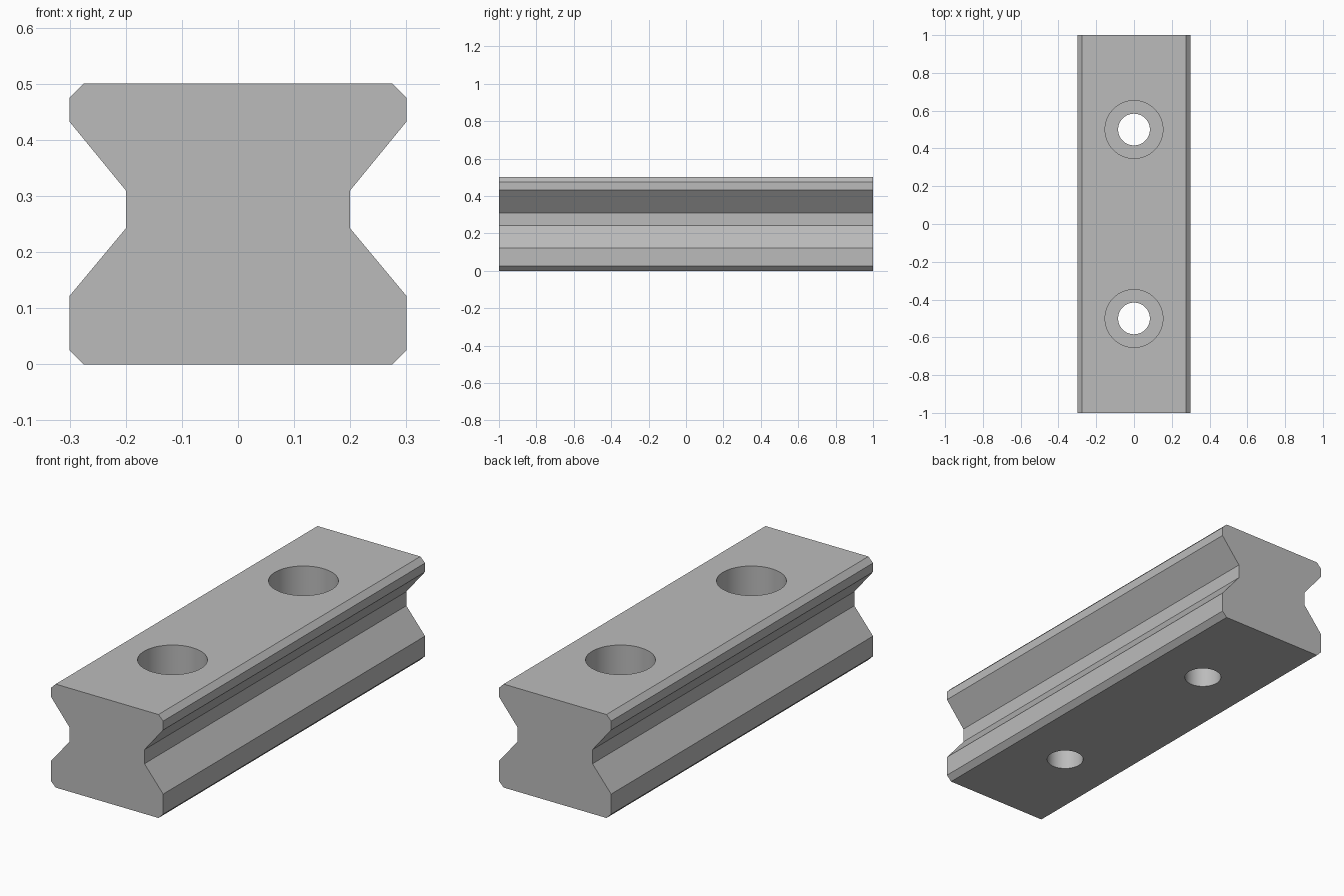
import bpy, bmesh, math

cube = bpy.data.objects.get("Cube")
if cube:
    bpy.data.objects.remove(cube, do_unlink=True)

LENGTH = 2.0
HEIGHT = 0.5
HOLE_Y = 0.5
BORE_DEPTH = 0.22

steel = bpy.data.materials.new("grey steel")
steel.use_nodes = True
GREY = (0.5, 0.5, 0.5, 1)
steel.diffuse_color = GREY
steel.node_tree.nodes["Principled BSDF"].inputs["Base Color"].default_value = GREY


def make_object(name, bm):
    bmesh.ops.recalc_face_normals(bm, faces=bm.faces[:])
    mesh = bpy.data.meshes.new(name)
    bm.to_mesh(mesh)
    bm.free()
    mesh.materials.append(steel)
    obj = bpy.data.objects.new(name, mesh)
    bpy.context.collection.objects.link(obj)
    return obj


# Rail: half profile with chamfers and a V groove, mirrored and extruded
half = [(0.275, 0), (0.3, 0.025), (0.3, 0.122), (0.2, 0.242),
        (0.2, 0.31), (0.3, 0.432), (0.3, 0.475), (0.275, HEIGHT)]
profile = half + [(-x, z) for x, z in reversed(half)]
bm = bmesh.new()
face = bm.faces.new([bm.verts.new((x, -LENGTH / 2, z)) for x, z in profile])
side = bmesh.ops.extrude_face_region(bm, geom=[face])
moved = [v for v in side["geom"] if isinstance(v, bmesh.types.BMVert)]
bmesh.ops.translate(bm, verts=moved, vec=(0, LENGTH, 0))
rail = make_object("guide_rail", bm)


# Stepped cutter: a narrow through hole under a wide counterbore
def bolt_cutter(name, y, segments=64):
    floor = HEIGHT - BORE_DEPTH
    bm = bmesh.new()
    rings = []
    for r, z in [(0.084, -0.1), (0.084, floor), (0.153, floor), (0.153, HEIGHT + 0.1)]:
        angles = [math.tau * i / segments for i in range(segments)]
        rings.append([bm.verts.new((r * math.cos(a), y + r * math.sin(a), z)) for a in angles])
    for low, high in zip(rings, rings[1:]):
        for i in range(segments):
            j = (i + 1) % segments
            bm.faces.new((low[i], low[j], high[j], high[i]))
    bm.faces.new(rings[0])
    bm.faces.new(rings[-1])
    return make_object(name, bm)


# Cut both bolt holes
bpy.context.view_layer.objects.active = rail
for name, y in (("front_hole_cutter", -HOLE_Y), ("back_hole_cutter", HOLE_Y)):
    cutter = bolt_cutter(name, y)
    cutter.hide_render = True
    mod = rail.modifiers.new(name, 'BOOLEAN')
    mod.operation = 'DIFFERENCE'
    mod.solver = 'EXACT'
    mod.object = cutter
    bpy.ops.object.modifier_apply(modifier=mod.name)
    bpy.data.objects.remove(cutter, do_unlink=True)

# Smooth hole walls, sharp machined edges
bpy.ops.object.select_all(action='DESELECT')
rail.select_set(True)
bpy.ops.object.shade_smooth_by_angle(angle=math.radians(20))
